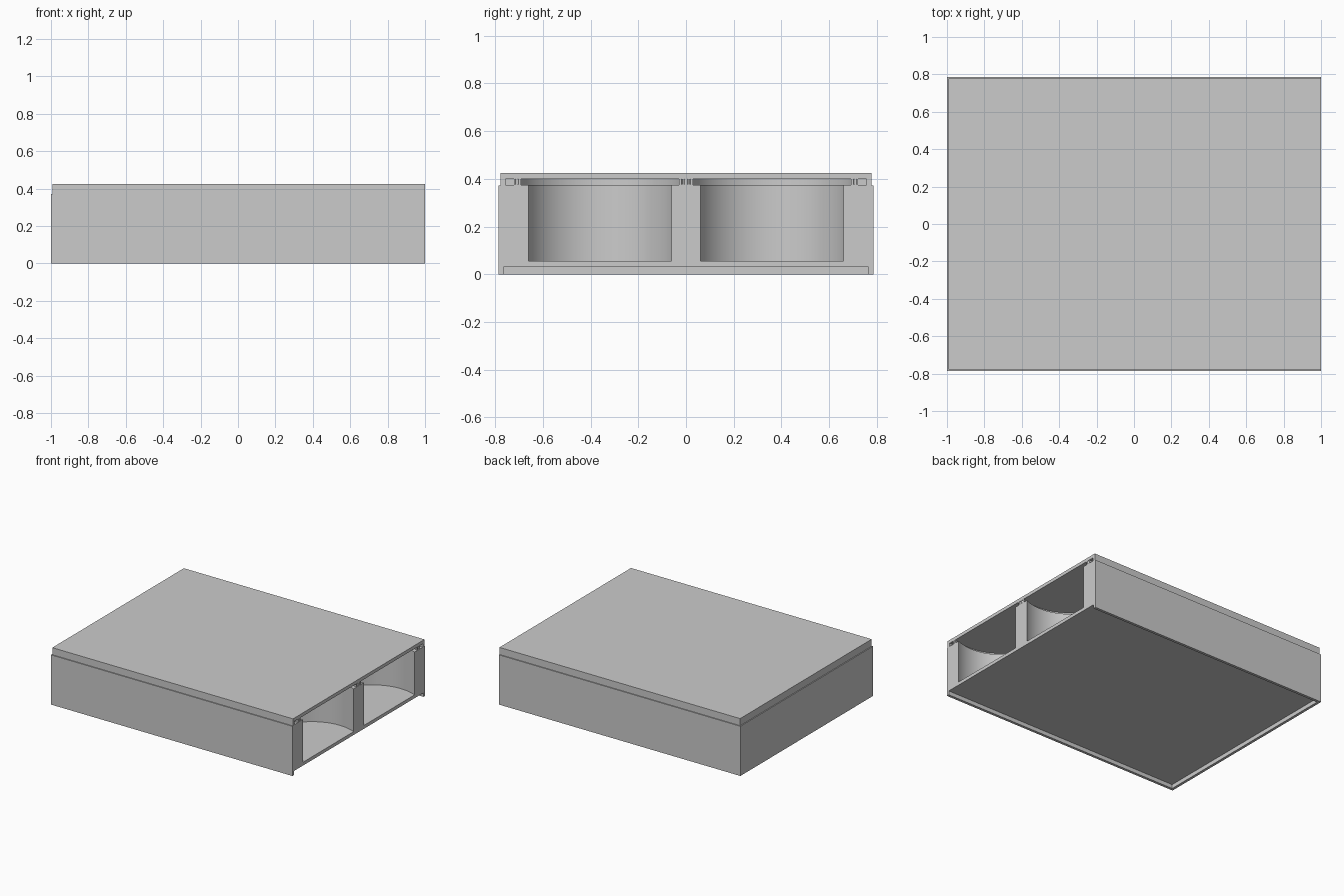
import bpy

if "Cube" in bpy.data.objects:
    bpy.data.objects.remove(bpy.data.objects["Cube"], do_unlink=True)

grey = bpy.data.materials.new("plain grey")
grey.use_nodes = True
colour = (0.6, 0.6, 0.6, 1)
grey.diffuse_color = colour
grey.node_tree.nodes["Principled BSDF"].inputs["Base Color"].default_value = colour


def box(name, low, high):
    centre = [(a + b) / 2 for a, b in zip(low, high)]
    bpy.ops.mesh.primitive_cube_add(size=1, location=centre)
    ob = bpy.context.object
    ob.name = name
    ob.scale = [b - a for a, b in zip(low, high)]
    bpy.ops.object.transform_apply(location=True, rotation=True, scale=True)
    return ob


def cylinder(name, x, y, low, high, radius, sides=64):
    bpy.ops.mesh.primitive_cylinder_add(
        vertices=sides, radius=radius, depth=high - low, location=(x, y, (low + high) / 2))
    ob = bpy.context.object
    ob.name = name
    bpy.ops.object.transform_apply(location=True, rotation=True, scale=True)
    return ob


def combine(target, tool, operation="DIFFERENCE"):
    mod = target.modifiers.new(operation.lower(), "BOOLEAN")
    mod.operation = operation
    mod.solver = "EXACT"
    mod.object = tool
    bpy.context.view_layer.objects.active = target
    bpy.ops.object.modifier_apply(modifier=mod.name)
    bpy.data.objects.remove(tool, do_unlink=True)


# Overall sizes
half_y, step, end = 0.785, 0.007, 1.3
shoulder, top = 0.372, 0.425
seat_low, seat_high = 0.375, 0.4
pitch = 0.72

# Tray body with the slightly narrower lid fused on top
tray = box("tray_with_lid", (-1, -half_y, 0), (end, half_y, shoulder))
lid = box("lid", (-1 + step, -half_y + step, 0.2), (end, half_y - step, top))
combine(tray, lid, "UNION")

# Shallow recess under the base, leaving a thin rim
combine(tray, box("base_recess", (-0.98, -0.765, -0.1), (end + 0.1, 0.765, 0.03)))

# Grid of round wells, each with a wider seat at its mouth
for column in range(3):
    x = -0.575 + column * pitch
    for side in (-1, 1):
        y = side * pitch / 2
        combine(tray, cylinder("well", x, y, 0.055, 0.39, 0.329))
        combine(tray, cylinder("well_seat", x, y, seat_low, seat_high, 0.358))

# Open end, cut straight through the last wells
combine(tray, box("end_cut", (1, -1, -1), (2, 1, 1)))

# Small pin holes and slots along the open end
for side in (-1, 1):
    for y in (0.709, 0.012):
        combine(tray, cylinder("pin_hole", 1, side * y, seat_low + 0.001, seat_high - 0.001, 0.006, 12))
    y1, y2 = sorted((side * 0.72, side * 0.757))
    combine(tray, box("end_slot", (0.975, y1, seat_low), (1.1, y2, seat_high)))

# Finish: one colour, smooth wells and crisp edges
tray.data.materials.clear()
tray.data.materials.append(grey)
for face in tray.data.polygons:
    face.material_index = 0
bpy.ops.object.select_all(action="DESELECT")
tray.select_set(True)
bpy.context.view_layer.objects.active = tray
bpy.ops.object.shade_smooth_by_angle()
